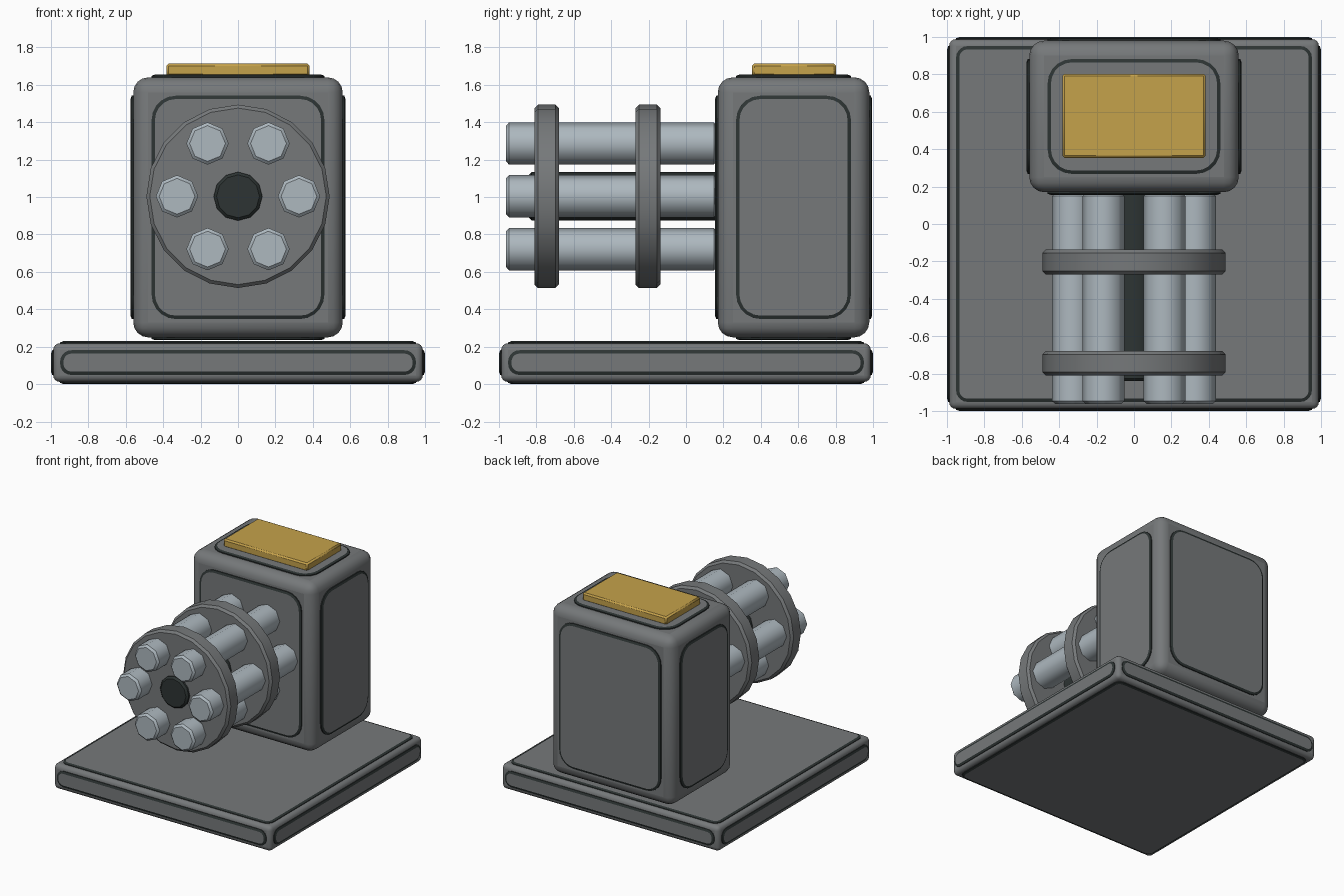
import bpy, bmesh, math
from mathutils import Vector, Matrix

if "Cube" in bpy.data.objects:
    bpy.data.objects.remove(bpy.data.objects["Cube"])


def material(name, rgb):
    m = bpy.data.materials.new(name)
    m.diffuse_color = (*rgb, 1)
    m.use_nodes = True
    m.node_tree.nodes["Principled BSDF"].inputs["Base Color"].default_value = m.diffuse_color
    return m


GREY = material("gunmetal grey", (0.180, 0.190, 0.195))
DARK = material("near black", (0.026, 0.034, 0.033))
STEEL = material("pale steel", (0.42, 0.48, 0.52))
GOLD = material("brass gold", (0.56, 0.36, 0.07))


def finish(bm, name, mats, bevel=0, segments=1, angle=40):
    bmesh.ops.recalc_face_normals(bm, faces=bm.faces[:])
    me = bpy.data.meshes.new(name)
    bm.to_mesh(me)
    bm.free()
    for m in mats:
        me.materials.append(m)
    ob = bpy.data.objects.new(name, me)
    bpy.context.collection.objects.link(ob)
    bpy.context.view_layer.objects.active = ob
    ob.select_set(True)
    if bevel:
        b = ob.modifiers.new("bevel", 'BEVEL')
        b.width, b.segments = bevel, segments
        b.limit_method, b.angle_limit = 'ANGLE', math.radians(60)
    bpy.ops.object.shade_smooth_by_angle(angle=math.radians(angle))
    ob.select_set(False)
    return ob


def box(name, lo, hi, mat, bevel, segments=1, angle=40):
    lo, hi = Vector(lo), Vector(hi)
    bm = bmesh.new()
    bmesh.ops.create_cube(bm, size=1)
    for v in bm.verts:
        v.co = (lo + hi) / 2 + v.co * (hi - lo)
    return finish(bm, name, [mat], bevel, segments, angle)


def cylinder(name, x, z, y0, y1, r, sides, mat, bevel):
    # lies along y, with a corner pointing straight to the side
    bm = bmesh.new()
    bmesh.ops.create_cone(bm, cap_ends=True, segments=sides, radius1=r, radius2=r,
                          depth=y1 - y0)
    bm.transform(Matrix.Translation((x, (y0 + y1) / 2, z))
                 @ Matrix.Rotation(math.pi / 2, 4, 'X'))
    return finish(bm, name, [mat], bevel, 1, 50)


def rounded_rect(w, h, r):
    pts = []
    for k, (sx, sy) in enumerate(((1, 1), (-1, 1), (-1, -1), (1, -1))):
        for i in range(6):
            a = math.pi / 2 * (k + i / 5)
            pts.append((sx * (w - r) + r * math.cos(a), sy * (h - r) + r * math.sin(a)))
    return pts


def panel(name, centre, axis, sign, w, h, r, height):
    # raised plate: dark chamfered rim, grey face
    u, v = [Vector([float(i == j) for j in range(3)]) for i in range(3) if i != axis]
    n = Vector([sign * float(axis == j) for j in range(3)])
    bm = bmesh.new()
    rings = []
    for inset, level in ((0, -0.03), (0, height - 0.007), (0.018, height)):
        rings.append([bm.verts.new(Vector(centre) + u * a + v * b + n * level)
                      for a, b in rounded_rect(w - inset, h - inset, r - inset)])
    for lower, upper in zip(rings, rings[1:]):
        for i in range(len(lower)):
            j = (i + 1) % len(lower)
            bm.faces.new((lower[i], lower[j], upper[j], upper[i])).material_index = 1
    bm.faces.new(rings[-1])
    bm.faces.new(rings[0])
    return finish(bm, name, [GREY, DARK], angle=20)


def panelled_box(name, lo, hi, bevel, margin, radius, height):
    # rounded block with a raised panel on all six sides
    box(name, lo, hi, GREY, bevel, 4)
    lo, hi = Vector(lo), Vector(hi)
    mid, half = (lo + hi) / 2, (hi - lo) / 2
    sides = (("left", "right"), ("front", "back"), ("bottom", "top"))
    for axis in range(3):
        w, h = [half[i] - margin for i in range(3) if i != axis]
        for sign, side in zip((-1, 1), sides[axis]):
            c = mid.copy()
            c[axis] += sign * half[axis]
            panel(f"{name}_{side}_panel", c, axis, sign, w, h,
                  min(radius, w - 0.002, h - 0.002), height)


# Base slab and housing
panelled_box("base", (-0.988, -0.988, 0.012), (0.988, 0.988, 0.218), 0.035, 0.037, 0.06, 0.012)
panelled_box("housing", (-0.56, 0.17, 0.25), (0.56, 0.98, 1.64), 0.08, 0.098, 0.13, 0.015)

# Brass plate on top
box("top_plate", (-0.383, 0.353, 1.645), (0.383, 0.803, 1.713), GOLD, 0.012)

# Barrel cluster: spindle, two clamp discs, six barrels
CZ = 1.004
cylinder("spindle", 0, CZ, -0.84, 0.17, 0.13, 12, DARK, 0.015)
cylinder("front_disc", 0, CZ, -0.81, -0.68, 0.49, 20, GREY, 0.018)
cylinder("rear_disc", 0, CZ, -0.27, -0.137, 0.49, 20, GREY, 0.018)
for i in range(6):
    a = i * math.pi / 3
    cylinder(f"barrel_{i + 1}", 0.326 * math.cos(a), CZ + 0.326 * math.sin(a),
             -0.962, 0.165, 0.113, 8, STEEL, 0.016)
